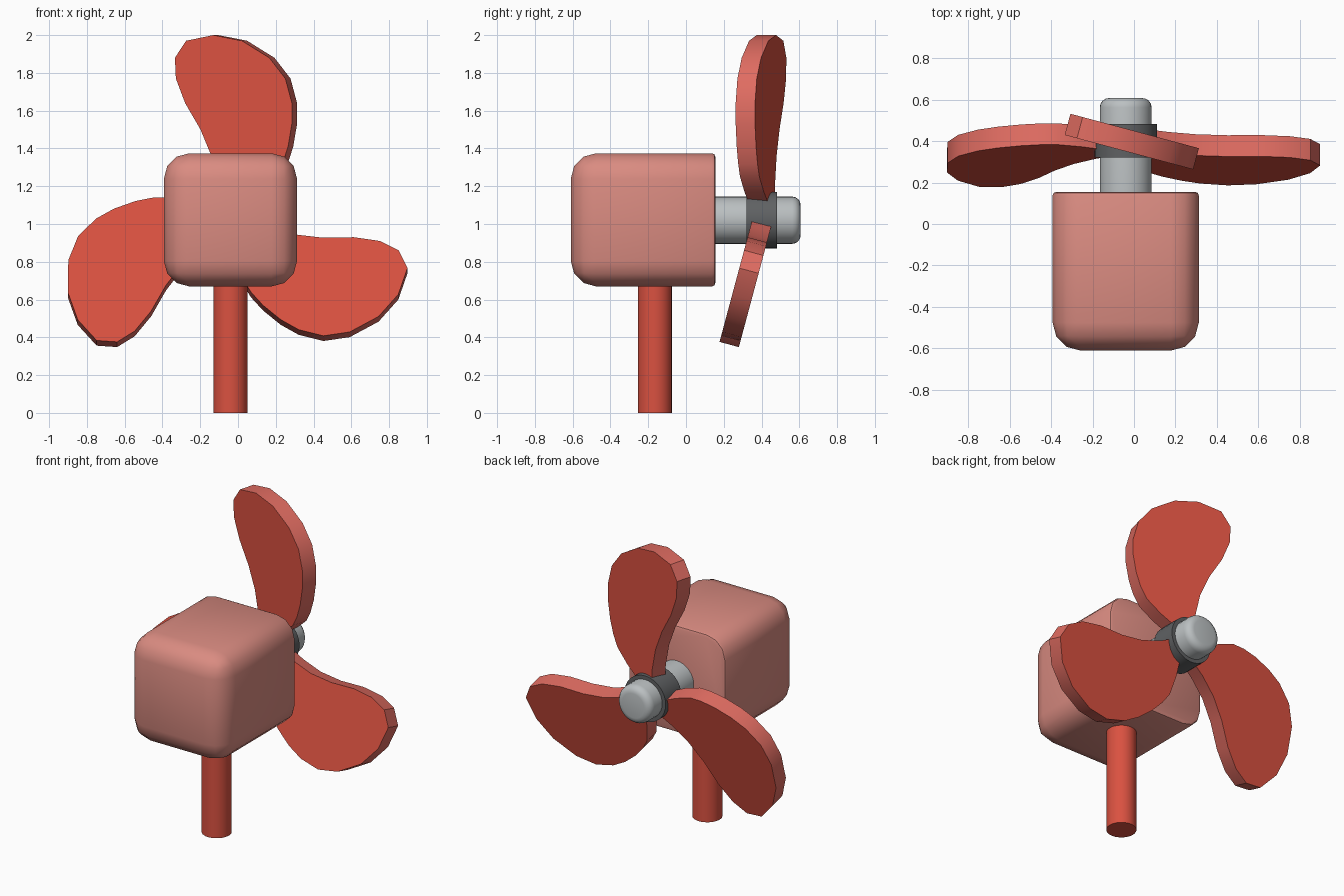
import bpy, bmesh, math
from mathutils import Matrix, Vector

if "Cube" in bpy.data.objects:
    bpy.data.objects.remove(bpy.data.objects["Cube"])

CX, CZ = -0.04, 1.02     # propeller axis
HUB = Vector((CX, 0.405, CZ))


def material(name, rgb):
    m = bpy.data.materials.new(name)
    m.diffuse_color = (*rgb, 1)
    m.use_nodes = True
    m.node_tree.nodes["Principled BSDF"].inputs["Base Color"].default_value = m.diffuse_color
    return m


RED = material("red", (0.70, 0.083, 0.052))
RIM = material("light red", (0.74, 0.15, 0.12))
PINK = material("dusty pink", (0.70, 0.26, 0.22))
GREY = material("light grey", (0.50, 0.53, 0.54))
DARK = material("dark grey", (0.115, 0.12, 0.125))


def finish(name, bm, mats, angle=40):
    bmesh.ops.recalc_face_normals(bm, faces=bm.faces[:])
    me = bpy.data.meshes.new(name)
    bm.to_mesh(me)
    bm.free()
    for m in mats:
        me.materials.append(m)
    ob = bpy.data.objects.new(name, me)
    bpy.context.collection.objects.link(ob)
    bpy.ops.object.select_all(action='DESELECT')
    ob.select_set(True)
    bpy.context.view_layer.objects.active = ob
    bpy.ops.object.shade_smooth_by_angle(angle=math.radians(angle))
    return ob


def cylinder(name, mat, radius, start, end, round_end=0):
    """Cylinder between two points, with an optional rounded far end."""
    start, end = Vector(start), Vector(end)
    axis = end - start
    bm = bmesh.new()
    bmesh.ops.create_cone(bm, cap_ends=True, segments=32, radius1=radius,
                          radius2=radius, depth=axis.length)
    if round_end:
        rim = [e for e in bm.edges if all(v.co.z > 0 for v in e.verts)]
        bmesh.ops.bevel(bm, geom=rim, offset=round_end, segments=4,
                        profile=0.5, affect='EDGES')
    rot = Vector((0, 0, 1)).rotation_difference(axis).to_matrix().to_4x4()
    bm.transform(Matrix.Translation((start + end) / 2) @ rot)
    return finish(name, bm, [mat])


# Motor housing: large rounding on the front and long edges, small at the back
bm = bmesh.new()
bmesh.ops.create_cube(bm, size=1)
bm.transform(Matrix.Translation((CX, -0.2275, 1.022)) @
             Matrix.Diagonal((0.705, 0.765, 0.705, 1)))
back = 0.155
on_back = lambda e: all(v.co.y > back - 0.001 for v in e.verts)
bmesh.ops.bevel(bm, geom=[e for e in bm.edges if not on_back(e)], offset=0.135,
                segments=3, profile=0.5, affect='EDGES')
bmesh.ops.bevel(bm, geom=[e for e in bm.edges if on_back(e)], offset=0.018,
                segments=2, profile=0.5, affect='EDGES')
finish("motor_housing", bm, [PINK])

# Stand, shaft and hub collar
cylinder("stand_pole", RED, 0.09, (CX, -0.165, 0), (CX, -0.165, 0.75))
cylinder("shaft", GREY, 0.125, (CX, 0.1, CZ), (CX, 0.607, CZ), 0.045)
cylinder("hub_collar", DARK, 0.15, (CX, 0.32, CZ), (CX, 0.483, CZ))

# Blade outline: sideways offset, distance from the axis
OUTLINE = [(-0.05, 0.07), (-0.06, 0.2), (-0.09, 0.34), (-0.15, 0.48),
           (-0.234, 0.62), (-0.285, 0.75), (-0.29, 0.86), (-0.229, 0.95),
           (-0.08, 0.98), (0.077, 0.95), (0.227, 0.86), (0.315, 0.75),
           (0.351, 0.62), (0.351, 0.51), (0.33, 0.39), (0.30, 0.30),
           (0.262, 0.23), (0.17, 0.15), (0.05, 0.07)]
THICK = 0.106


def blade(name, turn, tilt_axis):
    bm = bmesh.new()
    face = bm.faces.new([bm.verts.new((u, -THICK / 2, r)) for u, r in OUTLINE])
    ext = bmesh.ops.extrude_face_region(bm, geom=[face], use_keep_orig=True)
    for v in ext["geom"]:
        if isinstance(v, bmesh.types.BMVert):
            v.co.y += THICK
    for f in bm.faces:          # rim faces are lighter
        f.material_index = 1 if len(f.verts) == 4 else 0
    bm.transform(Matrix.Translation(HUB) @
                 Matrix.Rotation(math.radians(-15), 4, tilt_axis) @
                 Matrix.Rotation(math.radians(turn), 4, 'Y'))
    return finish(name, bm, [RED, RIM], 30)


blade("top_blade", 0, 'Z')
blade("right_blade", 120, 'X')
blade("left_blade", 240, 'X')
